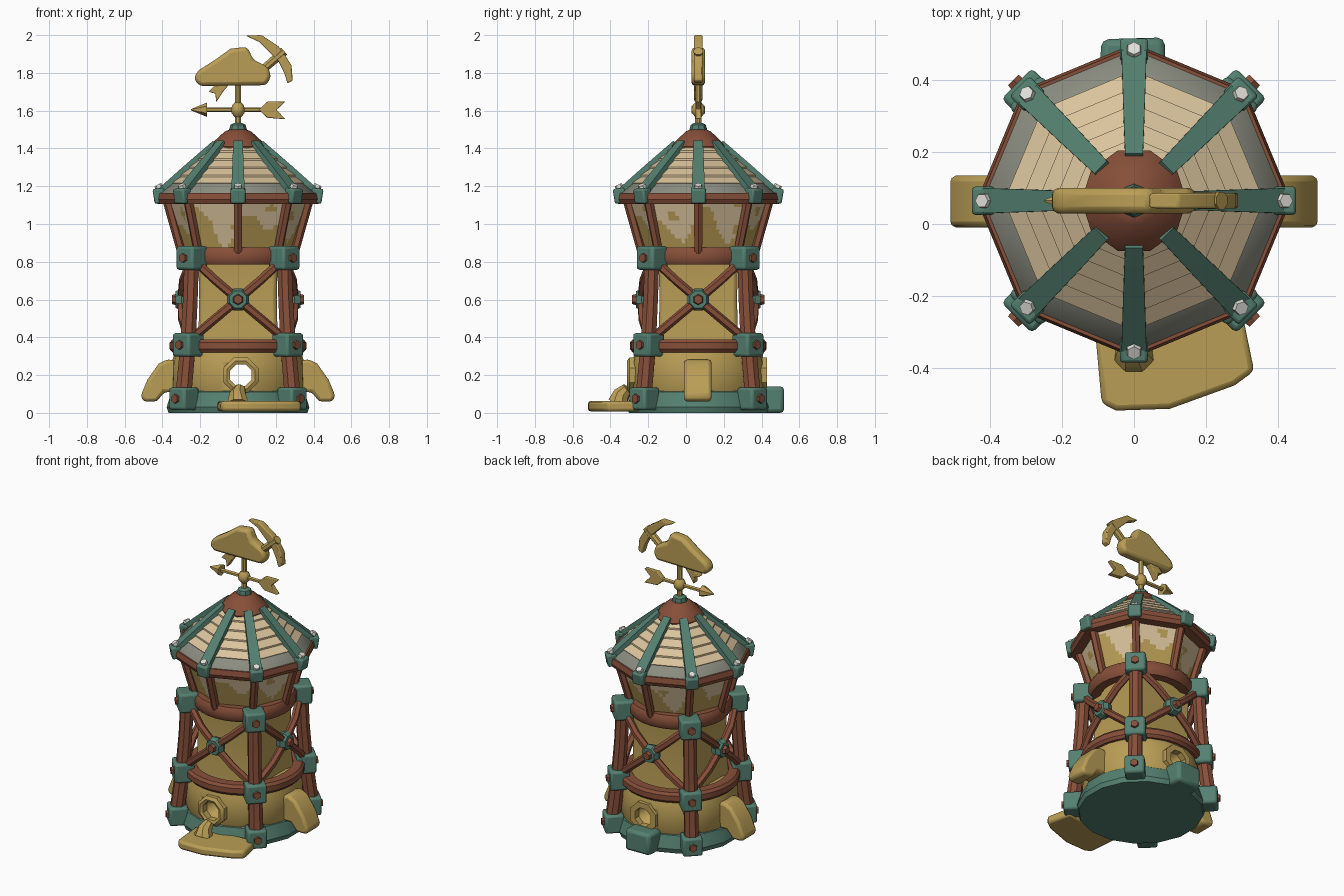
import bpy, bmesh, math
from mathutils import Vector, Matrix

if "Cube" in bpy.data.objects:
    bpy.data.objects.remove(bpy.data.objects["Cube"])

CY = 0.065  # the tower axis sits slightly behind the origin


def material(name, rgb):
    m = bpy.data.materials.new(name)
    lin = [((c / 255 + 0.055) / 1.055) ** 2.4 for c in rgb]
    m.diffuse_color = (*lin, 1)
    m.use_nodes = True
    m.node_tree.nodes["Principled BSDF"].inputs["Base Color"].default_value = m.diffuse_color
    return m


GOLD = material("ochre gold", (186, 158, 86))
BROWN = material("red brown", (135, 79, 57))
TEAL = material("dull teal", (84, 128, 112))
CREAM = material("cream", (219, 196, 157))
GREY = material("weathered grey", (140, 142, 129))
WHITE = material("rivet white", (226, 224, 217))


def finish(name, bm, mats, rule=None, angle=35, bevel=0):
    bmesh.ops.recalc_face_normals(bm, faces=bm.faces)
    me = bpy.data.meshes.new(name)
    if rule:
        for f in bm.faces:
            f.material_index = rule(f.calc_center_median())
    bm.to_mesh(me)
    bm.free()
    for m in mats:
        me.materials.append(m)
    for p in me.polygons:
        p.use_smooth = True
    me.set_sharp_from_angle(angle=math.radians(angle))
    ob = bpy.data.objects.new(name, me)
    bpy.context.collection.objects.link(ob)
    if bevel:
        b = ob.modifiers.new("soft_edges", "BEVEL")
        b.width, b.segments = bevel, 2
    return ob


def polar(a, r, z):
    a = math.radians(a)
    return Vector((r * math.cos(a), CY + r * math.sin(a), z))


def tube(name, pts, radii, mat, sides=8, phase=0.5, aspect=1.0, **kw):
    """Sweep a polygon along points with a radius at each one."""
    pts = [Vector(p) for p in pts]
    bm = bmesh.new()
    rings = []
    for i, p in enumerate(pts):
        d = (pts[min(i + 1, len(pts) - 1)] - pts[max(i - 1, 0)]).normalized()
        up = Vector((0, 1, 0)) if abs(d.z) > 0.99 else Vector((0, 0, 1))
        u = d.cross(up).normalized()
        v = u.cross(d)
        ring = []
        for k in range(sides):
            t = 2 * math.pi * (k + phase) / sides
            ring.append(bm.verts.new(p + radii[i] * (u * math.cos(t) + v * math.sin(t) * aspect)))
        rings.append(ring)
    for a, b in zip(rings, rings[1:]):
        for k in range(sides):
            n = (k + 1) % sides
            bm.faces.new((a[k], a[n], b[n], b[k]))
    bm.faces.new(rings[0])
    bm.faces.new(rings[-1])
    return finish(name, bm, [mat], **kw)


def lathe(name, prof, mats, sides=24, phase=0, loop=False, shape=None, matrix=None, **kw):
    """Revolve an (r, z) profile; loop closes it as a ring, otherwise ends are capped."""
    bm = bmesh.new()
    rings = []
    for r, z in prof:
        ring = []
        for k in range(sides):
            a = 360 * (k + phase) / sides
            s = shape(a) if shape else 1
            ring.append(bm.verts.new(polar(a, r * s, z)))
        rings.append(ring)
    pairs = list(zip(rings, rings[1:])) + ([(rings[-1], rings[0])] if loop else [])
    for a, b in pairs:
        for k in range(sides):
            n = (k + 1) % sides
            bm.faces.new((a[k], a[n], b[n], b[k]))
    if not loop:
        bm.faces.new(rings[0])
        bm.faces.new(rings[-1])
    if matrix:
        bm.transform(matrix)
    return finish(name, bm, mats, **kw)


def prism(name, outline, lo, hi, mat, axis="y", **kw):
    """Extrude an outline along y (points are x, z) or z (points are x, y)."""
    bm = bmesh.new()
    put = (lambda p, h: (p[0], h, p[1])) if axis == "y" else (lambda p, h: (p[0], p[1], h))
    a = [bm.verts.new(put(p, lo)) for p in outline]
    b = [bm.verts.new(put(p, hi)) for p in outline]
    bm.faces.new(a)
    bm.faces.new(b)
    for k in range(len(a)):
        n = (k + 1) % len(a)
        bm.faces.new((a[k], a[n], b[n], b[k]))
    return finish(name, bm, [mat], **kw)


def node(name, a, r, z, size):
    """Teal joint block with a brown rivet facing outward."""
    tube(name, [polar(a, r - size * 0.5, z), polar(a, r + size * 0.5, z)],
         [size * 0.74] * 2, TEAL, 4, bevel=0.014)
    tube(name + "_rivet", [polar(a, r, z), polar(a, r + size * 0.62, z)],
         [0.03, 0.024], BROWN, 6)


# Base, back step and front porch
lathe("base", [(0.375, 0), (0.385, 0.03), (0.36, 0.11), (0.33, 0.13)], [TEAL], 16, 0.5)
prism("back_step", [(-0.1, 0.38), (0.09, 0.38), (0.085, 0.52), (-0.09, 0.515)], 0, 0.14,
      TEAL, "z", bevel=0.02)
prism("porch", [(-0.11, -0.28), (-0.09, -0.5), (-0.05, -0.52), (0.1, -0.515), (0.28, -0.45),
                (0.335, -0.41), (0.3, -0.24)], 0.008, 0.062, GOLD, "z", bevel=0.015)
tube("porch_mound", [(0.0, -0.36, 0.05), (0.0, -0.34, 0.1), (0.01, -0.31, 0.13)],
     [0.06, 0.045, 0.03], GOLD)

# Lower drum with a window cut right through from front to back
drum = lathe("lower_wall", [(0.33, 0.08), (0.355, 0.12), (0.35, 0.27), (0.335, 0.32), (0.25, 0.345)],
             [GOLD], 24)
cutter = tube("window_cutter", [(0.015, -0.6, 0.2), (0.015, 0.7, 0.2)], [0.064] * 2, GOLD, 8)
cutter.hide_render = True
cutter.hide_viewport = True
cut = drum.modifiers.new("window", "BOOLEAN")
cut.object, cut.operation, cut.solver = cutter, "DIFFERENCE", "EXACT"
for name, y in (("front_window_frame", -0.285), ("back_window_frame", 0.41)):
    m = Matrix.Translation((0.015, y, 0.2)) @ Matrix.Rotation(math.pi / 2, 4, "X") @ Matrix.Translation((0, -CY, 0))
    lathe(name, [(0.062, -0.02), (0.062, 0.02), (0.08, 0.028), (0.1, 0.015), (0.1, -0.02)],
          [GOLD], 8, 0.5, loop=True, matrix=m)

# Sloping side buttresses
for s, side in ((-1, "left"), (1, "right")):
    prism(side + "_buttress", [(s * x, z) for x, z in
          [(0.31, 0.27), (0.37, 0.285), (0.42, 0.26), (0.48, 0.175), (0.515, 0.09),
           (0.5, 0.06), (0.43, 0.06), (0.39, 0.11), (0.31, 0.11)]],
          CY - 0.075, CY + 0.07, GOLD, bevel=0.022)

# Square shaft behind the timber frame
lathe("shaft", [(0.31, 0.3), (0.295, 0.45), (0.29, 0.6), (0.295, 0.75), (0.31, 0.85)],
      [GOLD], 4, 0.5, bevel=0.02)

# Corner posts, joints and crossed braces
for i in range(4):
    a = 45 + 90 * i
    tube("corner_post", [polar(a, r, z) for r, z in
         [(0.415, 0.04), (0.375, 0.36), (0.357, 0.6), (0.345, 0.86)]],
         [0.046, 0.044, 0.042, 0.042], BROWN)
    node("base_joint", a, 0.405, 0.075, 0.115)
    node("lower_joint", a, 0.372, 0.36, 0.12)
    node("upper_joint", a, 0.345, 0.82, 0.12)
    f = 90 * i
    for s in (-1, 1):
        tube("brace", [polar(f + s * da, r, z) for da, r, z in
             [(-42, 0.355, 0.4), (-22, 0.318, 0.5), (0, 0.3, 0.6), (22, 0.312, 0.7), (42, 0.335, 0.8)]],
             [0.024] * 5, BROWN, 6)
    tube("brace_hub", [polar(f, r, 0.6) for r in (0.265, 0.3, 0.33)], [0.05, 0.062, 0.048], TEAL)
    tube("brace_hub_rivet", [polar(f, 0.32, 0.6), polar(f, 0.35, 0.6)], [0.032, 0.024], BROWN, 6)


# Hoops around the frame
def hoop(name, r, z, w, h):
    lathe(name, [(r - w, z - h), (r + w * 0.6, z - h), (r + w, z - h * 0.5), (r + w, z + h * 0.5),
                 (r + w * 0.6, z + h), (r - w, z + h)], [BROWN], 32, loop=True)


hoop("lower_hoop", 0.327, 0.355, 0.035, 0.034)
hoop("upper_hoop", 0.282, 0.83, 0.035, 0.045)


# Flared lantern room with worn plaster patches
def octagon(a):
    return math.cos(math.pi / 8) / math.cos(math.radians(a % 45 - 22.5))


def patch(c):
    a = math.atan2(c.y - CY, c.x)
    edge = 0.985 + 0.06 * math.sin(8 * a + 0.6) + 0.05 * math.sin(5 * a + 1)
    blob = math.sin(11 * a) + math.sin(45 * c.z + 3 * a) > 1.45
    return 0 if c.z < edge or blob else 1


lathe("lantern_wall", [(0.275 + 0.0083 * i, 0.85 + 0.024 * i) for i in range(13)],
      [GOLD, CREAM], 96, shape=octagon, rule=patch, angle=25)

# Octagonal roof: eave rim, grey border, stepped boards, cap
lathe("eave_rim", [(0.36, 1.105), (0.425, 1.105), (0.438, 1.13), (0.43, 1.165), (0.36, 1.165)],
      [BROWN], 8, loop=True)
lathe("roof_border", [(0.425, 1.15), (0.42, 1.165), (0.345, 1.225), (0.3, 1.2)], [GREY], 8, loop=True)
rows = []
for i in range(5):
    r0, r1 = 0.362 - 0.047 * i, 0.362 - 0.047 * (i + 1)
    rows += [(r0, 1.218 + 0.0425 * i), (r1, 1.25 + 0.0425 * i)]
lathe("roof_boards", [(0.345, 1.19)] + rows, [CREAM], 8, angle=20)
lathe("roof_cap", [(0.14, 1.39), (0.147, 1.41), (0.13, 1.435), (0.07, 1.49), (0.045, 1.5)], [BROWN], 10)
lathe("cap_knob", [(0.042, 1.47), (0.047, 1.5), (0.04, 1.525), (0.022, 1.535)], [TEAL], 8)
for i in range(8):
    a = 45 * i
    tube("lantern_post", [polar(a, 0.298, 0.85), polar(a, 0.375, 1.13)], [0.024, 0.026], BROWN, 6)
    tube("roof_rib", [polar(a, r, z) for r, z in [(0.42, 1.155), (0.27, 1.293), (0.12, 1.428)]],
         [0.05, 0.043, 0.035], TEAL, 4, aspect=0.7, angle=30)
    tube("rib_foot", [polar(a, 0.385, 1.155), polar(a, 0.447, 1.145)], [0.056, 0.056], TEAL, 4, bevel=0.01)
    tube("rib_rivet", [polar(a, 0.405, 1.17), polar(a, 0.425, 1.208)], [0.027, 0.02], WHITE, 6)

# Weathervane: rod, arrow, loaded cart silhouette and pick
tube("vane_rod", [(0, CY, 1.52), (0, CY, 1.76)], [0.018, 0.016], GOLD)
lathe("vane_ball", [(0.015, 1.565), (0.034, 1.585), (0.038, 1.605), (0.03, 1.63), (0.014, 1.645)], [GOLD], 10)
tube("arrow_shaft", [(-0.18, CY, 1.605), (0.18, CY, 1.605)], [0.013] * 2, GOLD, 6)
tube("arrow_head", [(-0.25, CY, 1.605), (-0.165, CY, 1.605)], [0.003, 0.042], GOLD, 6, aspect=0.9)
prism("arrow_tail", [(0.11, 1.605), (0.155, 1.648), (0.25, 1.648), (0.205, 1.605),
                     (0.25, 1.555), (0.155, 1.562)], CY - 0.016, CY + 0.016, GOLD, bevel=0.004)
prism("cart_load", [(-0.235, 1.765), (-0.215, 1.81), (-0.12, 1.87), (-0.04, 1.928), (0.05, 1.938),
                    (0.08, 1.87), (0.16, 1.83), (0.175, 1.78), (0.15, 1.735), (-0.2, 1.73)],
      CY - 0.036, CY + 0.036, GOLD, bevel=0.02)
prism("lower_fin", [(-0.155, 1.7), (-0.12, 1.735), (-0.05, 1.735), (-0.08, 1.7), (-0.115, 1.645),
                    (-0.12, 1.69)], CY - 0.022, CY + 0.022, GOLD, bevel=0.005)
tube("pick_handle", [(0.1, CY, 1.79), (0.245, CY, 1.915)], [0.022, 0.026], GOLD)
prism("pick_head", [(0.04, 1.997), (0.125, 2.0), (0.215, 1.94), (0.245, 1.9), (0.283, 1.84),
                    (0.29, 1.76), (0.262, 1.745), (0.245, 1.8), (0.215, 1.86), (0.17, 1.905),
                    (0.11, 1.965)], CY - 0.022, CY + 0.022, GOLD, bevel=0.006)
